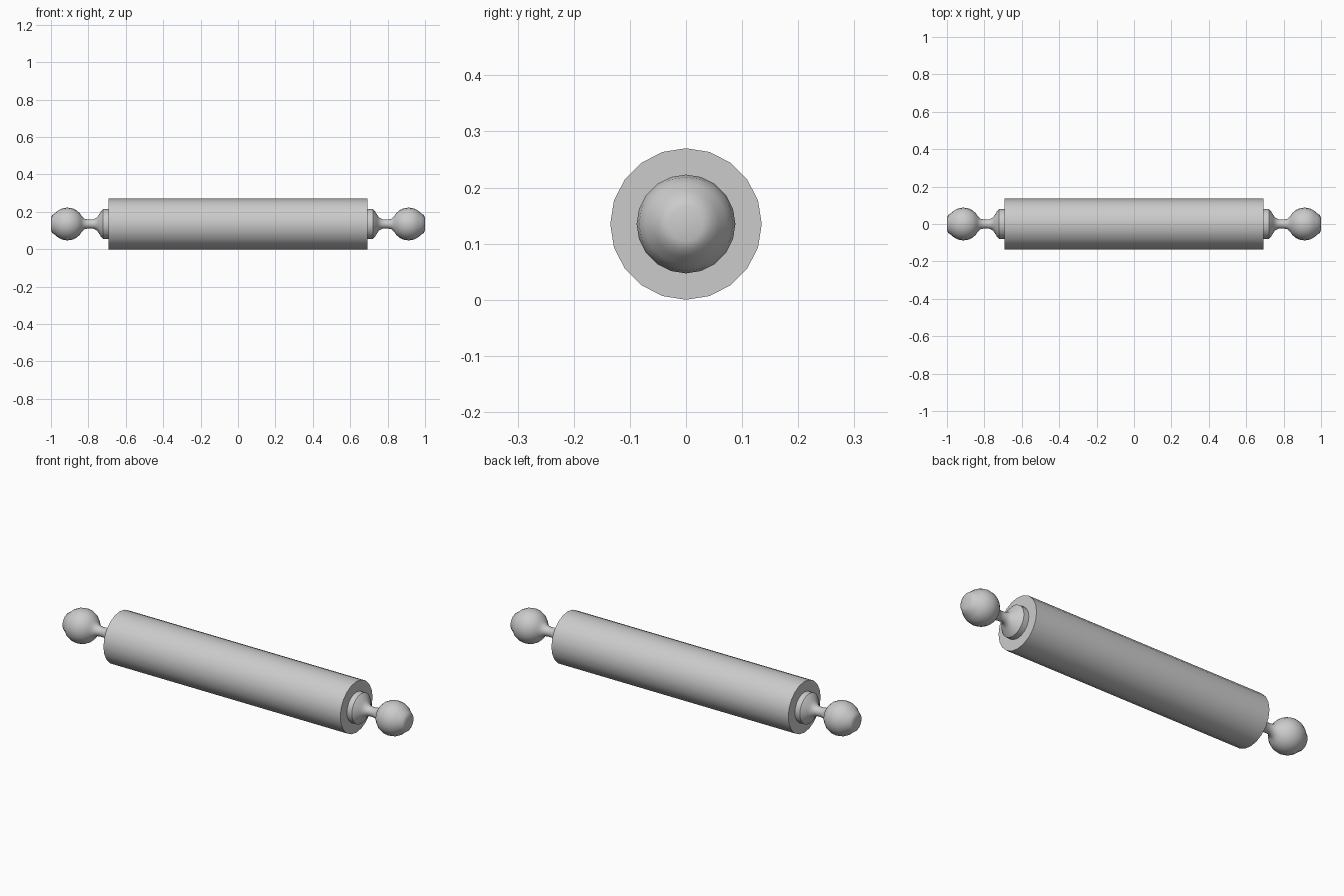
import bpy, bmesh, math

if "Cube" in bpy.data.objects:
    bpy.data.objects.remove(bpy.data.objects["Cube"])

SIDES = 20
AXIS_Z = 0.135


def lathe(name, profile, side=1):
    """Revolve (x, radius) points around the x axis, capping both ends."""
    bm = bmesh.new()
    rings = []
    for x, r in profile:
        ring = []
        for i in range(SIDES):
            a = 2 * math.pi * i / SIDES
            ring.append(bm.verts.new((side * x, r * math.cos(a), r * math.sin(a))))
        rings.append(ring)
    for a, b in zip(rings, rings[1:]):
        for i in range(SIDES):
            j = (i + 1) % SIDES
            bm.faces.new((a[i], a[j], b[j], b[i]))
    bm.faces.new(rings[0])
    bm.faces.new(rings[-1])
    bmesh.ops.recalc_face_normals(bm, faces=bm.faces[:])
    mesh = bpy.data.meshes.new(name)
    bm.to_mesh(mesh)
    bm.free()
    obj = bpy.data.objects.new(name, mesh)
    obj.location.z = AXIS_Z
    bpy.context.collection.objects.link(obj)
    bpy.ops.object.select_all(action='DESELECT')
    obj.select_set(True)
    bpy.context.view_layer.objects.active = obj
    bpy.ops.object.shade_smooth_by_angle(angle=math.radians(40))


# Main rolling cylinder
lathe("roller", [(-0.693, 0.135), (0.693, 0.135)])

# Collar and thin neck, then a ball grip with a flattened tip
handle = [(0.69, 0.08), (0.722, 0.08), (0.733, 0.068), (0.745, 0.047),
          (0.757, 0.033), (0.772, 0.025), (0.80, 0.024), (0.82, 0.028),
          (0.835, 0.042)]
BALL_X, BALL_R = 0.912, 0.088
for deg in (140, 125, 108, 90, 72, 56, 42):
    a = math.radians(deg)
    handle.append((BALL_X + BALL_R * math.cos(a), BALL_R * math.sin(a)))
handle.append((0.994, 0.047))
handle.append((1.0, 0.03))

for label, side in (("left", -1), ("right", 1)):
    lathe(label + "_handle", handle, side)
